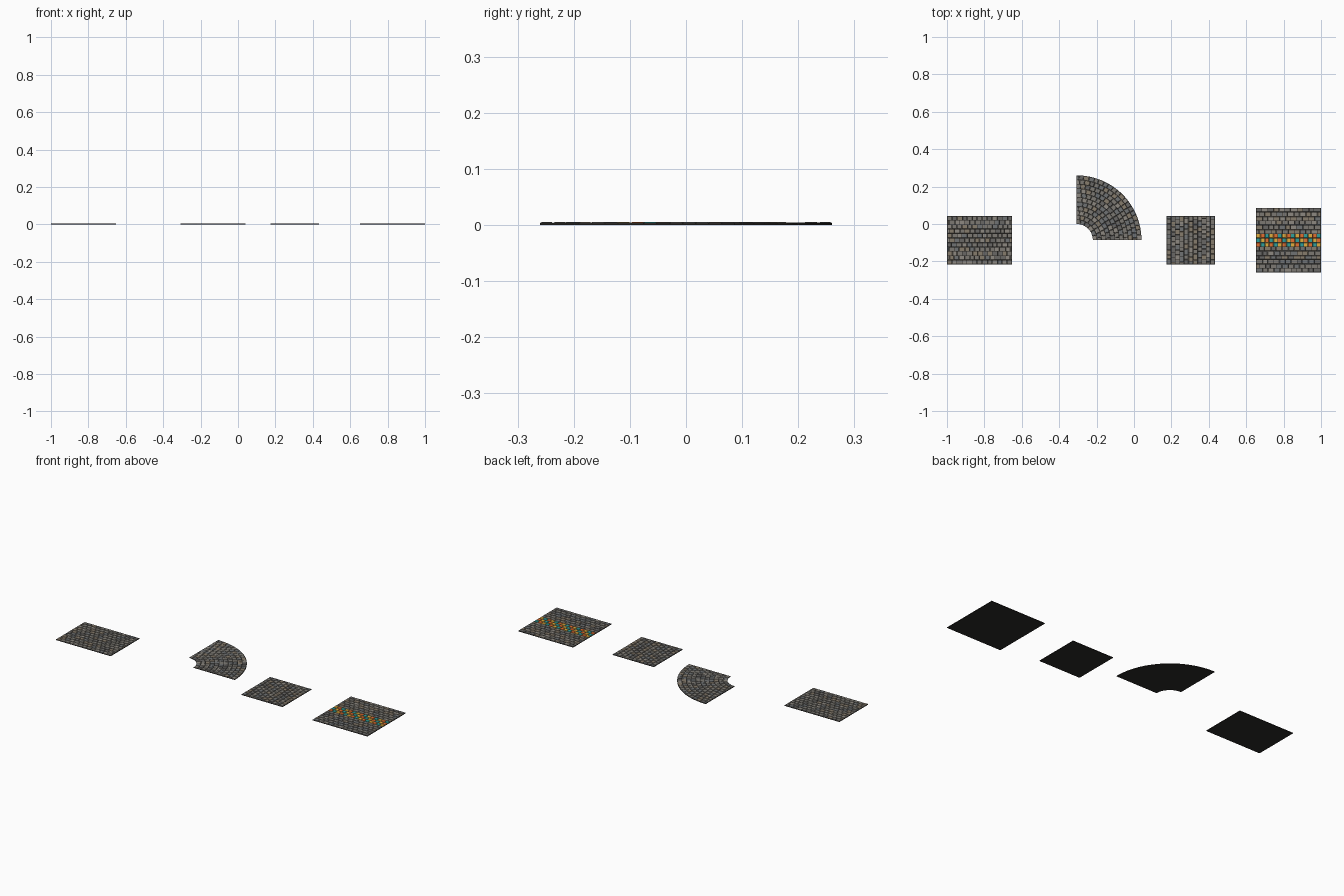
import bpy, bmesh, math, random

if "Cube" in bpy.data.objects:
    bpy.data.objects.remove(bpy.data.objects["Cube"])

random.seed(7)
U = 0.26 / 3            # layout module
BASE, TOP = 0.0035, 0.0052   # slab height, highest stone height
GAP = 0.0022

COLORS = {
    "mortar": (0.025, 0.023, 0.02),
    "stone_grey": (0.20, 0.19, 0.17),
    "stone_dark": (0.14, 0.135, 0.13),
    "stone_tan": (0.24, 0.20, 0.15),
    "stone_pale": (0.27, 0.25, 0.22),
    "stone_blue": (0.16, 0.17, 0.175),
    "tile_orange": (0.75, 0.16, 0.03),
    "tile_teal": (0.03, 0.35, 0.33),
    "tile_yellow": (0.75, 0.42, 0.05),
}
MATS = []
for name, rgb in COLORS.items():
    m = bpy.data.materials.new(name)
    m.diffuse_color = (*rgb, 1)
    m.use_nodes = True
    m.node_tree.nodes["Principled BSDF"].inputs["Base Color"].default_value = m.diffuse_color
    MATS.append(m)


def block(bm, f, u0, u1, v0, v1, z0, z1, mat, bevel=0.0, nu=1):
    """Solid over a u/v rectangle, mapped to the plane by f; optional chamfered top."""
    levels = [(z0, 0.0), (z1, 0.0)]
    if bevel:
        levels = [(z0, 0.0), (z1 - bevel * 0.7, 0.0), (z1, bevel)]
    rings = []
    for z, s in levels:
        us = [u0 + s + (u1 - u0 - 2 * s) * i / nu for i in range(nu + 1)]
        pts = [f(u, v0 + s) for u in us] + [f(u, v1 - s) for u in reversed(us)]
        rings.append([bm.verts.new((*p, z)) for p in pts])
    n = len(rings[0])
    faces = []
    for a, b in zip(rings, rings[1:]):
        for i in range(n):
            j = (i + 1) % n
            faces.append(bm.faces.new((a[i], a[j], b[j], b[i])))
    for i in range(nu):
        k = n - 1 - i
        faces.append(bm.faces.new((rings[-1][i], rings[-1][i + 1], rings[-1][k - 1], rings[-1][k])))
        faces.append(bm.faces.new((rings[0][k], rings[0][k - 1], rings[0][i + 1], rings[0][i])))
    for fc in faces:
        fc.material_index = mat


def stone(bm, f, u0, u1, v0, v1, mat=None):
    g = GAP / 2
    if u1 - u0 < 0.005:
        return
    if mat is None:
        mat = random.choice((1, 1, 2, 3, 4, 5))
    block(bm, f, u0 + g, u1 - g, v0 + g, v1 - g, BASE - 0.001,
          TOP - random.uniform(0, 0.0005), mat, 0.0012)


def course(bm, f, length, v0, v1, width, shift):
    """One row of stones with staggered, uneven joints."""
    joints, u = [0.0], width * (0.5 if shift else 1.0)
    while u < length - width * 0.3:
        joints.append(u + random.uniform(-0.1, 0.1) * width)
        u += width
    joints.append(length)
    for a, b in zip(joints, joints[1:]):
        stone(bm, f, a, b, v0, v1)


def finish(bm, name):
    bmesh.ops.recalc_face_normals(bm, faces=bm.faces)
    me = bpy.data.meshes.new(name)
    bm.to_mesh(me)
    bm.free()
    for m in MATS:
        me.materials.append(m)
    bpy.context.collection.objects.link(bpy.data.objects.new(name, me))


def paving(name, x, y, w, h, rows, width, along_y=False, band=()):
    """Rectangular slab with courses along x (or y); band rows hold coloured squares."""
    bm = bmesh.new()
    if along_y:
        w, h = h, w
        f = lambda u, v: (x + v, y + u)
    else:
        f = lambda u, v: (x + u, y + v)
    block(bm, f, 0, w, 0, h, 0, BASE, 0)
    d = h / rows
    for r in range(rows):
        if r in band:
            for i in range(rows):
                stone(bm, f, i * w / rows, (i + 1) * w / rows, r * d, (r + 1) * d, 6 + (i + r) % 3)
        else:
            course(bm, f, w, r * d, (r + 1) * d, width, r % 2)
    finish(bm, name)


# Straight sections and square crossing with a coloured band
paving("straight_road", -1, -2.5 * U, 4 * U, 3 * U, 11, 0.027)
paving("short_road", 2 * U, -2.5 * U, 3 * U, 3 * U, 11, 0.027, along_y=True)
paving("banded_plaza", 1 - 4 * U, -3 * U, 4 * U, 4 * U, 15, 0.031, band=(6, 7, 8))

# Quarter-turn: concentric courses between radius U and 4U
bm = bmesh.new()
cx, cy = -0.04 / 1 - 0.2667, -U
flat = lambda u, v: (cx + v * math.cos(u), cy + v * math.sin(u))
block(bm, flat, 0, math.pi / 2, U, 4 * U, 0, BASE, 0, nu=32)
rings = 11
d = 3 * U / rings
for r in range(rings):
    v0 = U + r * d
    mid = v0 + d / 2
    polar = lambda s, v, m=mid: flat(s / m, v)
    course(bm, polar, mid * math.pi / 2, v0, v0 + d, 0.027, r % 2)
finish(bm, "curved_road")
